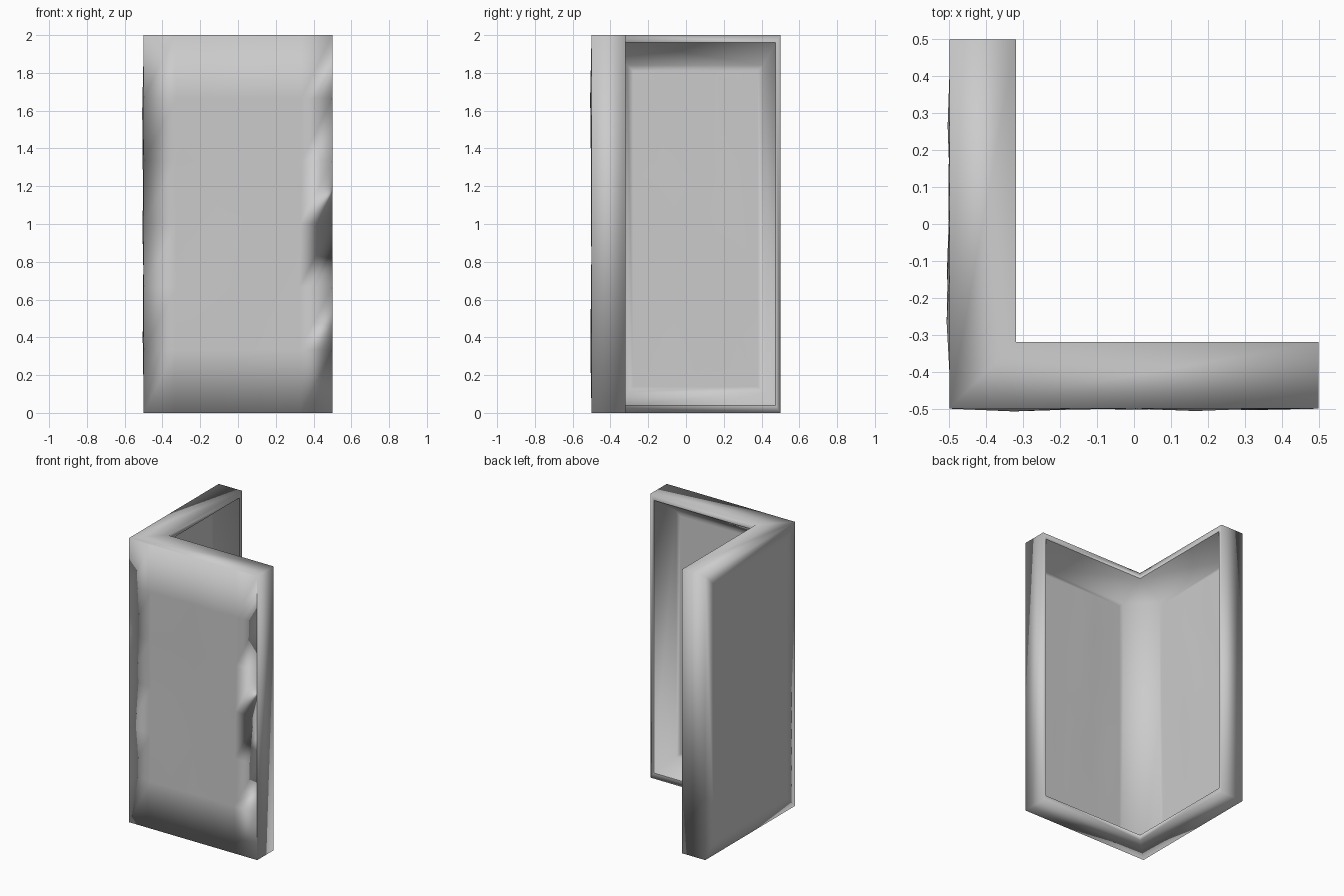
import bpy, bmesh, random

if "Cube" in bpy.data.objects:
    bpy.data.objects.remove(bpy.data.objects["Cube"])

random.seed(4)
H = 2.0
RIM = (0.04, 1.96)      # lip opening, low and high
PAN = (0.11, 1.84)      # recessed panel, low and high

# plan points of the wing along x; the other wing swaps x and y
O, E, F, I = (-.5, -.5), (.5, -.5), (.5, -.32), (-.32, -.32)
R, P, C = (.475, -.32), (.41, -.48), (-.31, -.48)

bm = bmesh.new()


def face(*pts):
    return bm.faces.new([bm.verts.new((p[0], p[1], z)) for p, z in pts])


def wall(a, b, za, zb):
    # quad between two plan points, each with its own low and high z
    return face((a, za[0]), (b, zb[0]), (b, zb[1]), (a, za[1]))


full = (0, H)
panels = []
for swap in (False, True):
    o, e, f, i, r, p, c = [(q[1], q[0]) if swap else q for q in (O, E, F, I, R, P, C)]
    panels.append(wall(o, e, full, full))           # outer face
    wall(e, f, full, full)                          # free end
    wall(f, r, full, RIM)                           # upright lip
    wall(r, p, RIM, PAN)                            # sloping side
    panels.append(wall(p, c, PAN, PAN))             # recessed panel
    for k in (0, 1):
        face((o, full[k]), (e, full[k]), (f, full[k]), (i, full[k]))
        face((i, full[k]), (f, full[k]), (r, RIM[k]), (i, RIM[k]))
        face((i, RIM[k]), (r, RIM[k]), (p, PAN[k]), (c, PAN[k]))

# inner corner where the two recesses meet
C2 = (C[1], C[0])
wall(C, C2, PAN, PAN)
for k in (0, 1):
    face((I, RIM[k]), (C, PAN[k]), (C2, PAN[k]))

# border around each panel, then a gently dented middle
for n, pf in enumerate(panels):
    inset = 0.1 if n % 2 == 0 else 0.03
    bmesh.ops.inset_individual(bm, faces=[pf], thickness=inset, use_even_offset=True)
    old = set(bm.verts)
    bmesh.ops.subdivide_edges(bm, edges=list(pf.edges), cuts=5, use_grid_fill=True)
    axis = 1 if n < 2 else 0
    for v in bm.verts:
        if v not in old and len(v.link_faces) == 4:
            v.co[axis] += random.uniform(-.005, .005)

bmesh.ops.remove_doubles(bm, verts=bm.verts, dist=1e-4)
bmesh.ops.recalc_face_normals(bm, faces=bm.faces)

# smooth everywhere, crisp only along the lip opening
for fc in bm.faces:
    fc.smooth = True
for ed in bm.edges:
    a, b = ed.verts
    on_lip = all(any(abs(v.co.z - z) < 1e-3 for z in RIM) and
                 (abs(v.co.x + .32) < 1e-3 or abs(v.co.y + .32) < 1e-3) for v in (a, b))
    if on_lip:
        ed.smooth = False

me = bpy.data.meshes.new("corner_wall")
bm.to_mesh(me)
bm.free()
ob = bpy.data.objects.new("corner_wall", me)
bpy.context.collection.objects.link(ob)
